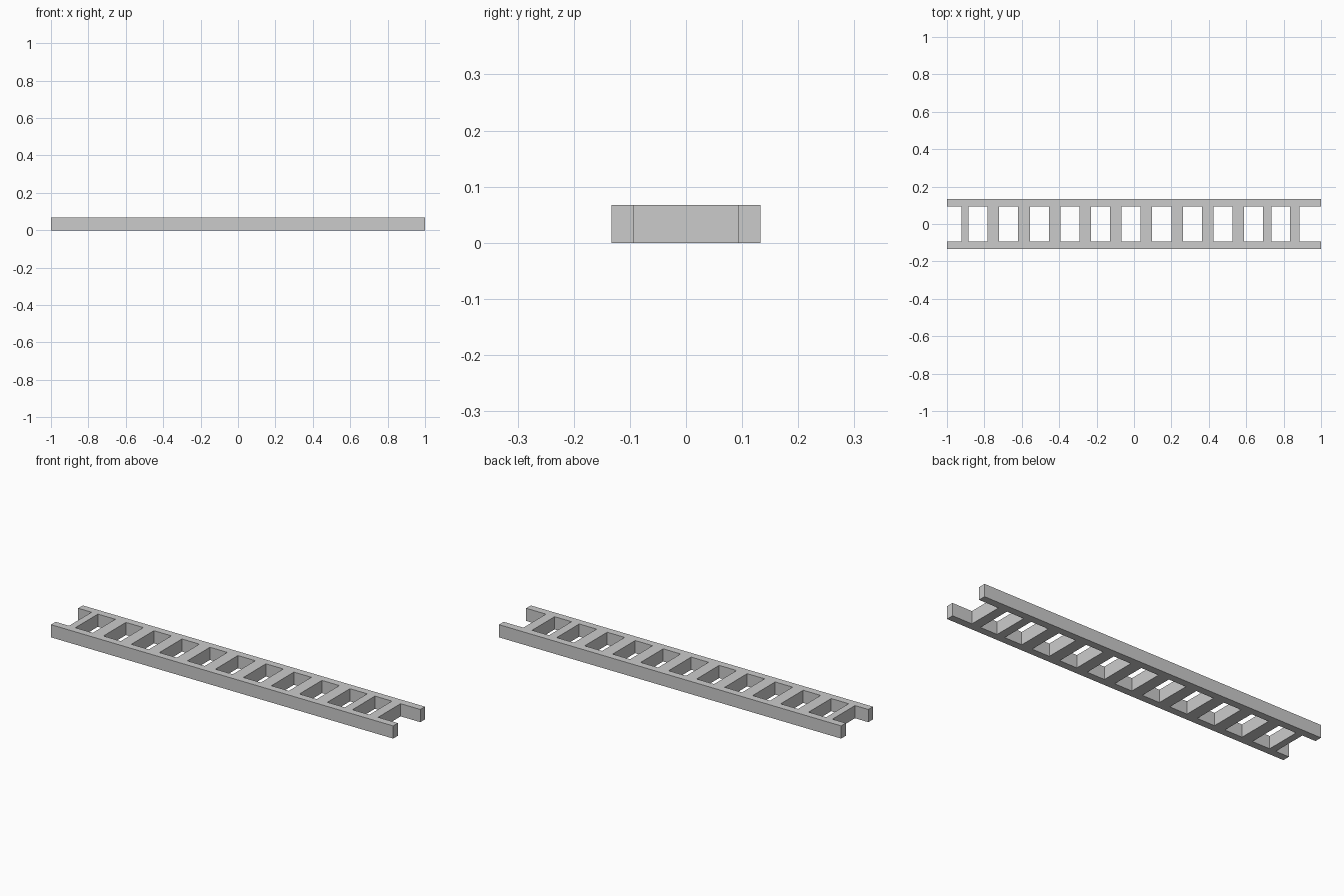
import bpy, bmesh

if "Cube" in bpy.data.objects:
    bpy.data.objects.remove(bpy.data.objects["Cube"])

HEIGHT = 0.067
RAIL_OUT, RAIL_IN = 0.133, 0.094

# Rung extents along x: (start, end); the middle ones are evenly spaced
rungs = [(-0.922, -0.885)]
rungs += [(-0.783 + i * 0.1637, -0.721 + i * 0.1637) for i in range(9)]
rungs += [(0.690, 0.735), (0.834, 0.885)]

# Plan grid: rails are the outer rows, rungs fill alternate cells between them
xs = [-1.0] + [x for r in rungs for x in r] + [1.0]
ys = [-RAIL_OUT, -RAIL_IN, RAIL_IN, RAIL_OUT]

bm = bmesh.new()
grid = [[bm.verts.new((x, y, 0)) for y in ys] for x in xs]
for i in range(len(xs) - 1):
    for j in range(3):
        if j != 1 or i % 2 == 1:
            bm.faces.new((grid[i][j], grid[i + 1][j],
                          grid[i + 1][j + 1], grid[i][j + 1]))

# Raise the plan into one solid ladder, keeping the underside
base = bm.faces[:]
ext = bmesh.ops.extrude_face_region(bm, geom=base, use_keep_orig=True)
top = [g for g in ext["geom"] if isinstance(g, bmesh.types.BMVert)]
bmesh.ops.translate(bm, verts=top, vec=(0, 0, HEIGHT))
bmesh.ops.recalc_face_normals(bm, faces=bm.faces[:])

mesh = bpy.data.meshes.new("ladder")
bm.to_mesh(mesh)
bm.free()
bpy.context.collection.objects.link(bpy.data.objects.new("ladder", mesh))
